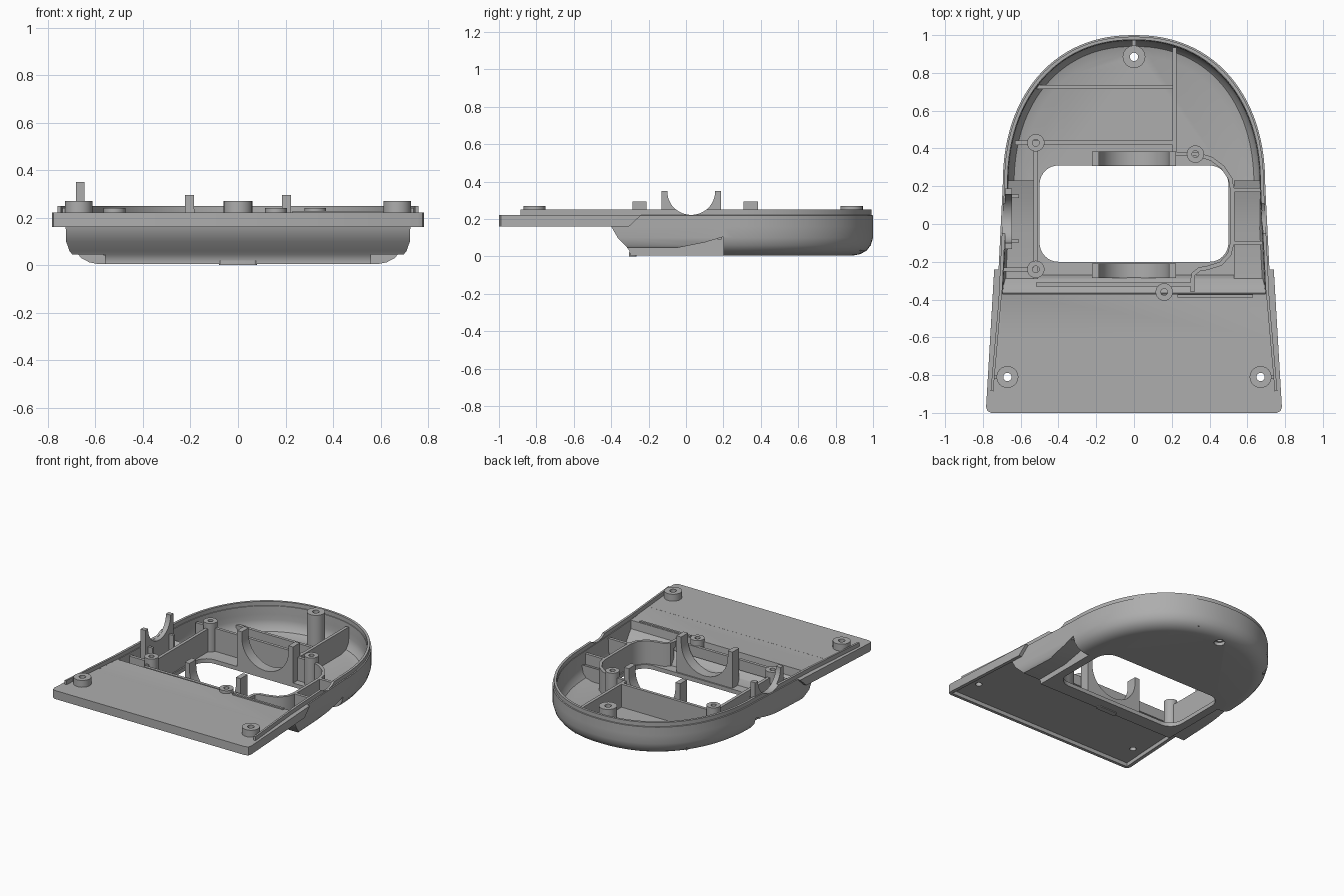
import bpy, bmesh, math
from mathutils import Vector

if "Cube" in bpy.data.objects:
    bpy.data.objects.remove(bpy.data.objects["Cube"])

GREY = (0.42, 0.42, 0.42, 1)
mat = bpy.data.materials.new("light grey plastic")
mat.use_nodes = True
mat.diffuse_color = GREY
bsdf = next(n for n in mat.node_tree.nodes if n.type == 'BSDF_PRINCIPLED')
bsdf.inputs["Base Color"].default_value = GREY


def loft(name, rings, closed=False):
    """Skin equal-length rings; cap the ends unless the loop is closed."""
    bm = bmesh.new()
    vs = [[bm.verts.new(p) for p in r] for r in rings]
    n = len(vs[0])
    pairs = list(zip(vs, vs[1:])) + ([(vs[-1], vs[0])] if closed else [])
    for a, b in pairs:
        for i in range(n):
            j = (i + 1) % n
            bm.faces.new((a[i], a[j], b[j], b[i]))
    if not closed:
        bm.faces.new(vs[0])
        bm.faces.new(vs[-1])
    bmesh.ops.recalc_face_normals(bm, faces=bm.faces)
    mesh = bpy.data.meshes.new(name)
    bm.to_mesh(mesh)
    bm.free()
    mesh.materials.append(mat)
    ob = bpy.data.objects.new(name, mesh)
    bpy.context.collection.objects.link(ob)
    return ob


def prism(name, pts, lo, hi, axis='z'):
    place = {'x': lambda p, h: (h, p[0], p[1]),
             'y': lambda p, h: (p[0], h, p[1]),
             'z': lambda p, h: (p[0], p[1], h)}[axis]
    return loft(name, [[place(p, h) for p in pts] for h in (lo, hi)])


def circle(cx, cy, r, n=24, start=0, sweep=math.tau):
    return [(cx + r * math.cos(start + sweep * i / n),
             cy + r * math.sin(start + sweep * i / n)) for i in range(n)]


def rounded(x0, x1, y0, y1, r):
    pts = []
    corners = ((x1, y1, -1, -1), (x0, y1, 1, -1), (x0, y0, 1, 1), (x1, y0, -1, 1))
    for k, (x, y, sx, sy) in enumerate(corners):
        for i in range(9):
            a = (k + i / 8) * math.pi / 2
            pts.append((x + sx * r + r * math.cos(a), y + sy * r + r * math.sin(a)))
    return pts


def tube(name, x, y, lo, hi, r, hole):
    rings = [[(*p, z) for p in circle(x, y, rad)]
             for rad, z in ((r, lo), (r, hi), (hole, hi), (hole, lo))]
    return loft(name, rings, closed=True)


def wall(name, path, lo=0.03, hi=0.2, t=0.022):
    """Upright rib that follows a plan path."""
    p = [Vector(q) for q in path]
    rings = []
    for i, q in enumerate(p):
        d = (p[min(i + 1, len(p) - 1)] - p[max(i - 1, 0)]).normalized()
        s = Vector((-d.y, d.x)) * t / 2
        rings.append([(*(q + s), lo), (*(q - s), lo), (*(q - s), hi), (*(q + s), hi)])
    return loft(name, rings)


def cut(ob, *cutters):
    bpy.context.view_layer.objects.active = ob
    for c in cutters:
        m = ob.modifiers.new("cut", 'BOOLEAN')
        m.operation, m.solver, m.object = 'DIFFERENCE', 'EXACT', c
        bpy.ops.object.modifier_apply(modifier=m.name)


def outline(z, d, front):
    """Domed plan shape, inset by d, with a straight front edge."""
    a, b, e = 0.695 - d, 0.8 - d, 2 / 2.2
    half = [(a + (0.2 - front) * 0.05, front)]
    half += [(a * math.cos(t) ** e, 0.2 + b * math.sin(t) ** e)
             for t in (math.pi / 2 * i / 28 for i in range(28))]
    pts = half + [(0, 0.2 + b)] + [(-x, y) for x, y in reversed(half)]
    return [(x, y, z) for x, y in pts]


def cradle_profile(c, half, r, lo, top, centre):
    """Block with a half-round seat cut in its top."""
    arc = [(c + r * math.cos(t), centre + r * math.sin(t))
           for t in (-math.pi * i / 24 for i in range(25))]
    return [(c + half, lo), (c + half, top), (c + r, top)] + arc + \
           [(c - r, top), (c - half, top), (c - half, lo)]


# Tub shell
tub = loft("tub_shell", [outline(*s) for s in (
    (0.006, 0.10, -0.30), (0.012, 0.07, -0.30), (0.03, 0.035, -0.302),
    (0.06, 0.012, -0.325), (0.10, 0, -0.365), (0.16, 0, -0.40),
    (0.22, 0, -0.40), (0.221, 0.008, -0.40), (0.25, 0.008, -0.40))])
cavity = loft("cavity_cutter", [outline(*s) for s in (
    (0.035, 0.11, -0.27), (0.05, 0.06, -0.275), (0.08, 0.037, -0.29),
    (0.12, 0.03, -0.33), (0.16, 0.03, -0.365), (0.219, 0.028, -0.37),
    (0.2205, 0.025, -0.6), (0.3, 0.025, -0.6))])
helpers = [cavity]

# Side grip scoops, raising the floor along both front flanks
SCOOP = [(-0.5, 0.045), (-0.05, 0.045), (0.1, 0.075), (0.2, 0.105)]
for s in (-1, 1):
    for target, grow in ((tub, 0), (cavity, 0.03)):
        pts = [(y + grow, z + grow) for y, z in SCOOP]
        pts += [(0.2 + grow, -0.1), (-0.5 + grow, -0.1)]
        x0, x1 = sorted((s * (0.56 - grow), s * 0.9))
        c = prism("scoop_cutter", pts, x0, x1, 'x')
        cut(target, c)
        helpers.append(c)

opening = prism("opening_cutter", rounded(-0.5, 0.5, -0.2, 0.31, 0.1), -0.1, 0.15)
rim_notch = prism("rim_notch_cutter", circle(0.028, 0.35, 0.128, 40), -0.9, 0.9, 'x')
back_hole = prism("back_hole_cutter", circle(0, 0.885, 0.036), -0.1, 0.1)
helpers += [opening, rim_notch, back_hole]
cut(tub, cavity, opening, rim_notch, back_hole)

# Front plate with slanted rear wings and a hollow underside
plate_rings = []
for z, back, bx in ((0.16, -0.305, 0.744), (0.221, -0.24, 0.74)):
    half = [(bx, back), (0.783, -0.97), (0.776, -0.99), (0.755, -1.0)]
    plate_rings.append([(x, y, z) for x, y in half]
                       + [(-x, y, z) for x, y in reversed(half)])
plate = loft("front_plate", plate_rings)
recess = prism("plate_recess_cutter",
               [(0.725, -0.41), (0.758, -0.978), (-0.758, -0.978), (-0.725, -0.41)],
               0.1, 0.188)
helpers.append(recess)
cut(plate, cavity, recess)
for s, side in ((1, "left"), (-1, "right")):
    c = prism("plate_hole_cutter", circle(s * 0.67, -0.81, 0.022), 0.1, 0.3)
    helpers.append(c)
    cut(plate, c)
    tube(f"plate_post_{side}", s * 0.67, -0.81, 0.2, 0.27, 0.058, 0.022)
    wall(f"plate_lip_{side}", [(s * 0.706, -0.36), (s * 0.752, -0.885)],
         0.2, 0.25, 0.014)
    wall(f"post_web_{side}", [(s * 0.72, -0.81), (s * 0.75, -0.81)], 0.2, 0.24, 0.015)

# Screw posts
tube("back_post", 0, 0.885, 0.03, 0.27, 0.06, 0.022)
for i, (x, y, lo) in enumerate(((-0.52, 0.43, 0.02), (-0.52, -0.24, 0.04),
                                (0.325, 0.37, 0.02), (0.16, -0.36, 0.165))):
    tube(f"inner_post_{i + 1}", x, y, lo, 0.24, 0.046, 0.018)

# Half-round cradles
for name, y0, y1 in (("front_cradle", -0.287, -0.21), ("back_cradle", 0.308, 0.385)):
    prism(name, cradle_profile(0, 0.222, 0.185, 0.02, 0.295, 0.25), y0, y1, 'y')
prism("side_cradle", cradle_profile(0.028, 0.16, 0.128, 0.08, 0.35, 0.349),
      -0.682, -0.645, 'x')
for y in (-0.09, 0.146):
    wall("side_cradle_web", [(-0.69, y), (-0.61, y)], 0.08, 0.22, 0.018)

# Inner ribs
wall("long_rib", [(0.215, 0.36), (0.215, 0.935)])
wall("low_cross_rib", [(-0.52, 0.725), (0.215, 0.725)], hi=0.1)
wall("tall_cross_rib", [(-0.63, 0.43), (0.215, 0.43)])
wall("right_rib", [(-0.52, 0.43), (-0.52, -0.29)], lo=0.02)
wall("right_front_rib", [(-0.69, -0.24), (-0.52, -0.24)], lo=0.08)
wall("front_rib", [(-0.52, -0.32), (0.31, -0.32)], lo=0.125)
wall("back_post_web", [(0, 0.93), (0, 0.975)], lo=0.1)
for y in (0.18, -0.1):
    wall("left_cross_rib", [(0.52, y), (0.685, y)], lo=0.09)
wall("left_curved_rib", [(0.215, 0.37), (0.33, 0.37), (0.41, 0.345), (0.47, 0.3),
                         (0.51, 0.24), (0.52, 0.18), (0.52, -0.1), (0.505, -0.16),
                         (0.46, -0.21), (0.39, -0.232), (0.345, -0.24),
                         (0.315, -0.265), (0.31, -0.295)])
wall("front_link_rib", [(0.31, -0.29), (0.31, -0.36)], lo=0.155)
wall("plate_ridge", [(0.23, -0.382), (0.63, -0.382)], 0.2, 0.228, 0.016)

# Small foot under the front edge
prism("front_foot", rounded(-0.08, 0.08, -0.305, -0.265, 0.015), 0, 0.02)

for h in helpers:
    bpy.data.objects.remove(h)
bpy.ops.object.select_all(action='DESELECT')
for ob in bpy.context.collection.objects:
    if ob.type == 'MESH':
        ob.select_set(True)
        bpy.context.view_layer.objects.active = ob
bpy.ops.object.shade_smooth_by_angle(angle=math.radians(32))
